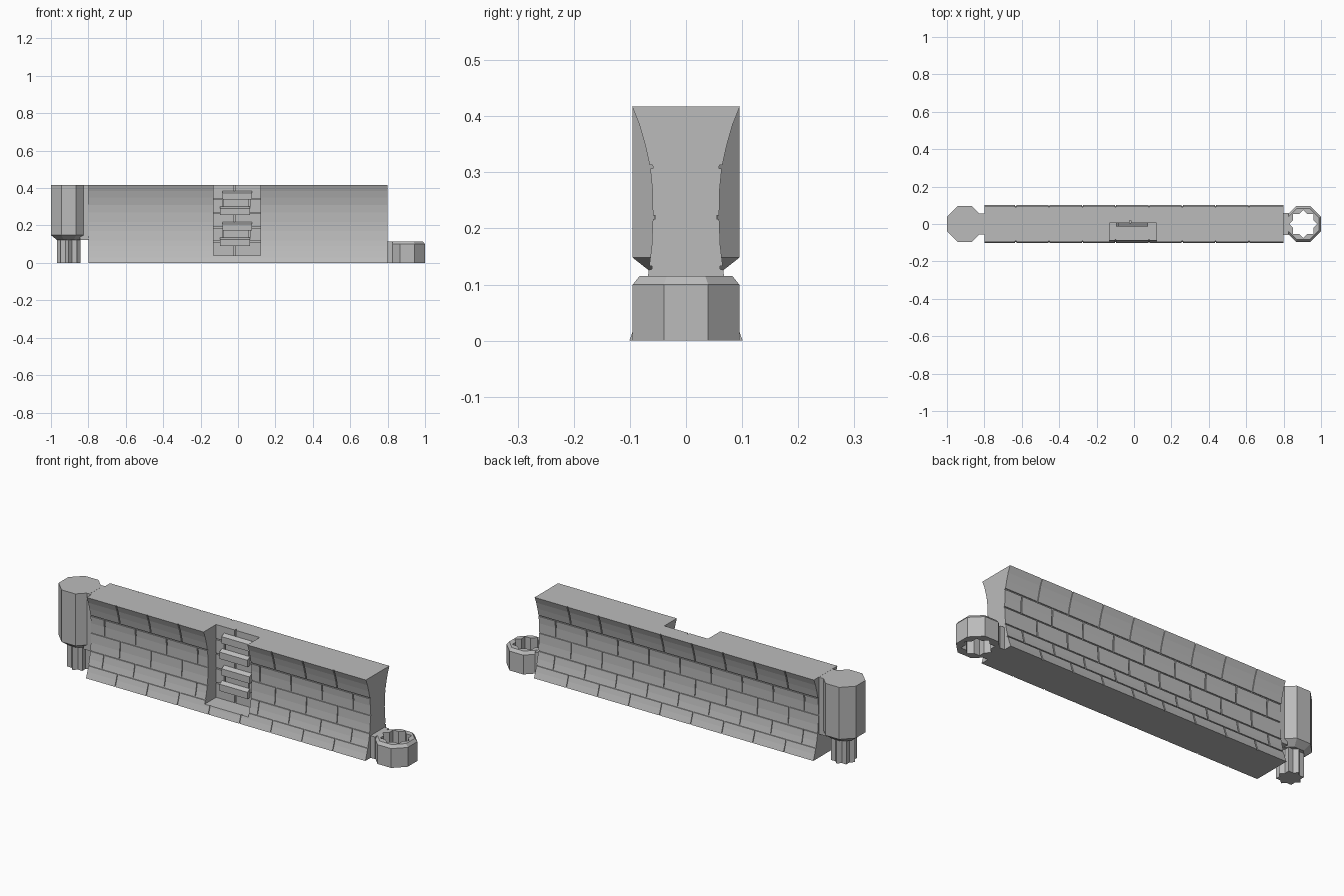
import bpy, bmesh, math

cube = bpy.data.objects.get("Cube")
if cube:
    bpy.data.objects.remove(cube, do_unlink=True)

stone = bpy.data.materials.new("grey stone")
stone.use_nodes = True
stone.diffuse_color = (0.5, 0.5, 0.5, 1)
stone.node_tree.nodes["Principled BSDF"].inputs["Base Color"].default_value = (0.5, 0.5, 0.5, 1)

TOP, END = 0.417, 0.8
AX0, AX1, FLOOR, BACK = -0.13, 0.12, 0.04, 0.006   # ladder alcove
DEPTH, GAP = 0.005, 0.003                          # mortar joints
CURVE = [(0, .101), (.03, .09), (.06, .081), (.09, .073), (.12, .067), (.17, .061), (.22, .059),
         (.27, .06), (.31, .064), (.35, .073), (.385, .083), (TOP, .096)]
COURSES = [0, .06, .13, .22, .31, TOP]


def width(z):
    for (a, wa), (b, wb) in zip(CURVE, CURVE[1:]):
        if z <= b:
            return wa + (wb - wa) * (z - a) / (b - a)
    return CURVE[-1][1]


def heights(z0, z1):
    return [z0] + [z for z, _ in CURVE if z0 < z < z1] + [z1]


def finish(name, bm):
    bmesh.ops.recalc_face_normals(bm, faces=bm.faces)
    mesh = bpy.data.meshes.new(name)
    bm.to_mesh(mesh)
    bm.free()
    mesh.materials.append(stone)
    obj = bpy.data.objects.new(name, mesh)
    bpy.context.collection.objects.link(obj)
    return obj


def loft(bm, rings, caps=True):
    """Skin a list of closed rings of points."""
    loops = [[bm.verts.new(p) for p in ring] for ring in rings]
    n = len(loops[0])
    for a, b in zip(loops, loops[1:]):
        for i in range(n):
            j = (i + 1) % n
            bm.faces.new((a[i], a[j], b[j], b[i]))
    if caps:
        bm.faces.new(loops[0])
        bm.faces.new(loops[-1])


def extrude_x(bm, profile, x0, x1):
    loft(bm, [[(x, y, z) for y, z in profile] for x in (x0, x1)])


def box(bm, x0, x1, y0, y1, z0, z1):
    extrude_x(bm, [(y0, z0), (y1, z0), (y1, z1), (y0, z1)], x0, x1)


def core_profile(z1, front=None):
    """Inset wall section; front gives a flat front plane instead of the curve."""
    hs = heights(0, z1)
    back = [(width(z) - DEPTH, z) for z in hs]
    if front is None:
        return back + [(-y, z) for y, z in reversed(back)]
    return back + [(front, z1), (front, 0)]


# Wall core, open at the alcove
bm = bmesh.new()
extrude_x(bm, core_profile(TOP), -END, AX0)
extrude_x(bm, core_profile(TOP), AX1, END)
extrude_x(bm, core_profile(TOP, BACK + 0.012), AX0, AX1)
extrude_x(bm, core_profile(FLOOR), AX0, AX1)
finish("wall_core", bm)


# Curved facing bricks
def brick(bm, side, x0, x1, z0, z1):
    hs = heights(z0, z1)
    outer = [(side * width(z), z) for z in hs]
    inner = [(side * (width(z) - DEPTH), z) for z in reversed(hs)]
    extrude_x(bm, outer + inner, x0, x1)


def spans(row):
    step = 0.178
    start = 0.08 - step * (6 if row % 2 == 0 else 5.5)
    cuts = [-END] + [start + step * k for k in range(14) if abs(start + step * k) < END - 0.02] + [END]
    for a, b in zip(cuts, cuts[1:]):
        yield (a if a == -END else a + GAP), (b if b == END else b - GAP)


for side, name in ((-1, "front_bricks"), (1, "back_bricks")):
    bm = bmesh.new()
    for row, (z0, z1) in enumerate(zip(COURSES, COURSES[1:])):
        lo = z0 + GAP if z0 > 0 else z0
        hi = z1 - GAP if z1 < TOP else z1
        for a, b in spans(row):
            if side == 1 or b <= AX0 or a >= AX1:
                brick(bm, side, a, b, lo, hi)
                continue
            if a < AX0:
                brick(bm, side, a, AX0, lo, hi)
            if b > AX1:
                brick(bm, side, AX1, b, lo, hi)
            if row == 0:
                brick(bm, side, max(a, AX0), min(b, AX1), lo, FLOOR)
    finish(name, bm)

# Alcove lining bricks
bm = bmesh.new()
rows = 5
rise = (TOP - FLOOR) / rows
for r in range(rows):
    z0, z1 = FLOOR + r * rise, FLOOR + (r + 1) * rise
    cuts = [AX0, -0.02, AX1] if r % 2 == 0 else [AX0, -0.08, 0.06, AX1]
    for a, b in zip(cuts, cuts[1:]):
        box(bm, a + (GAP if a > AX0 else 0), b - (GAP if b < AX1 else 0), BACK, BACK + 0.012,
            z0 + (GAP if r else 0), z1 - (GAP if r < rows - 1 else 0))
finish("alcove_bricks", bm)

# Ladder rungs with sloping tops
bm = bmesh.new()
for i in range(4):
    z, dx = 0.09 + i * 0.083, (0.006 if i % 2 else -0.006)
    extrude_x(bm, [(BACK, z), (-0.014, z), (-0.014, z + 0.035), (BACK, z + 0.046)], -0.09 + dx, 0.07 + dx)
finish("ladder_rungs", bm)


# Octagons and stars for the connectors
def octagon(cx, apothem, z):
    r = apothem / math.cos(math.pi / 8)
    return [(cx + r * math.cos(a), r * math.sin(a), z)
            for a in (math.pi / 8 + math.pi / 4 * k for k in range(8))]


def star(cx, outer, inner, z):
    return [(cx + (outer, inner)[k % 2] * math.cos(math.pi / 8 * k),
             (outer, inner)[k % 2] * math.sin(math.pi / 8 * k), z) for k in range(16)]


def octagon16(cx, apothem, z):
    """Octagon with edge midpoints, matching the star point for point."""
    r = apothem / math.cos(math.pi / 8)
    return star(cx, apothem, r, z)


CX, AP = 0.905, 0.095

# Post and its fluted peg
bm = bmesh.new()
loft(bm, [octagon(-CX, .062, .122), octagon(-CX, AP, .148), octagon(-CX, AP, TOP)])
box(bm, -CX + 0.06, -END, -0.056, 0.056, 0.122, TOP - 0.0005)
finish("post", bm)
bm = bmesh.new()
loft(bm, [star(-CX, .062, .047, 0), star(-CX, .062, .047, .13)])
finish("post_peg", bm)

# Socket ring with a star hole
bm = bmesh.new()
rings = [octagon16(CX, AP, 0), octagon16(CX, AP, .1), octagon16(CX, .083, .115),
         star(CX, .076, .058, .115), star(CX, .076, .058, 0), octagon16(CX, AP, 0)]
loft(bm, rings, caps=False)
bmesh.ops.remove_doubles(bm, verts=bm.verts, dist=1e-5)
finish("socket_ring", bm)
bm = bmesh.new()
box(bm, END, CX - 0.08, -0.058, 0.058, 0, 0.1145)
finish("socket_neck", bm)
